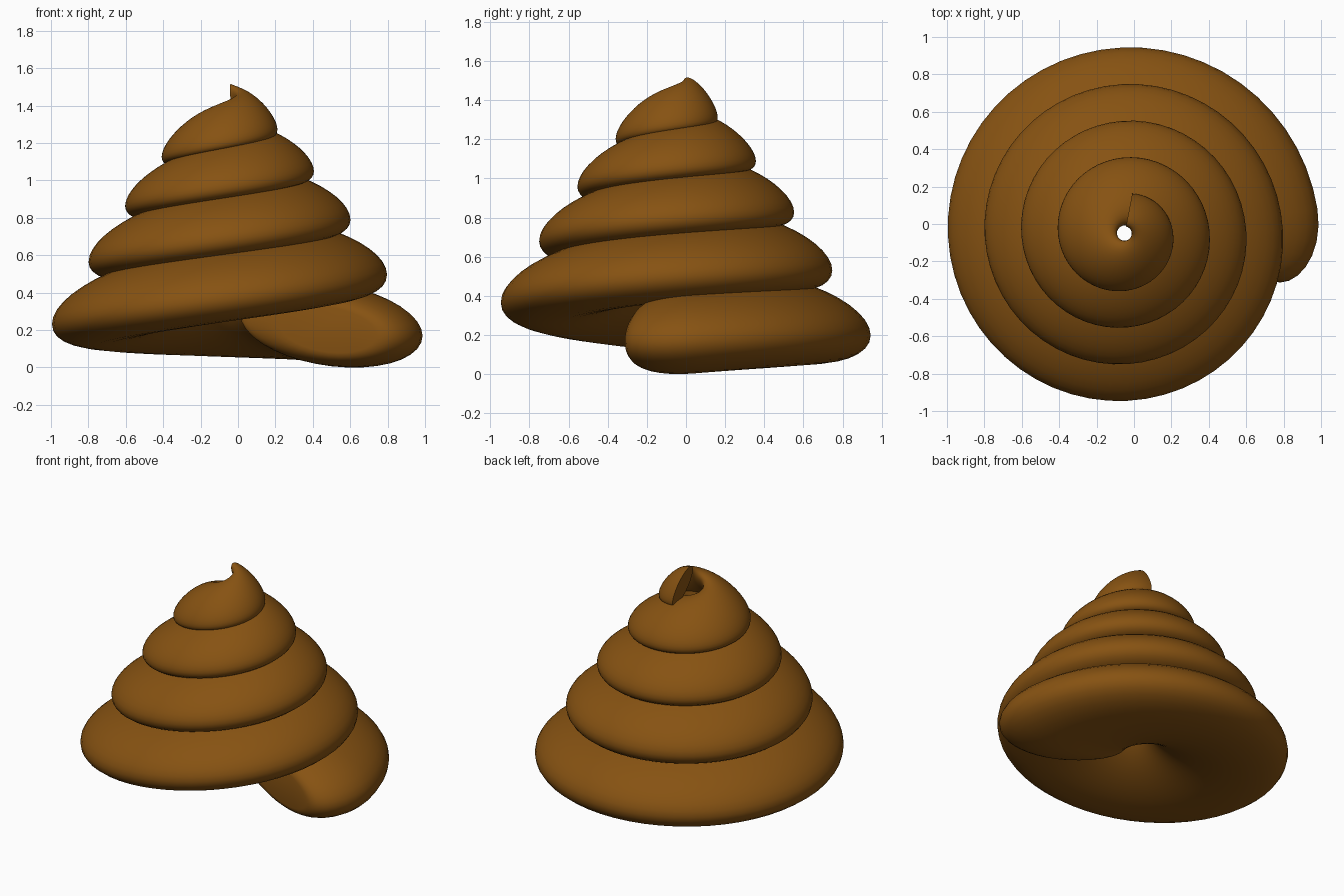
import bpy, bmesh, math

if "Cube" in bpy.data.objects:
    bpy.data.objects.remove(bpy.data.objects["Cube"])

CX, CY = -0.05, -0.05        # spiral axis
T0, T1 = -0.05, 4.22         # turns, start to tip
PER_TURN, SIDES = 56, 36


def section(t):
    """Leaning oval cross-section, in the plane through the axis at turn t."""
    tt = max(t, 0)
    r_out = 1.043 - 0.196 * t
    r_in = 0.062 - 0.006 * tt
    mid, half = (r_out + r_in) / 2, (r_out - r_in) / 2
    height = 0.235 - 0.028 * tt
    lean = 0.35 + 0.1 * tt
    z_mid = 0.10 + 0.36 * t - 0.018 * t * t + lean * height
    # rounded blunt start
    s = 1.0
    if t < 0.02:
        q = (0.02 - t) / (0.02 - T0)
        s = 0.55 + 0.45 * math.sqrt(max(0, 1 - q * q))
    a = 2 * math.pi * t
    pts = []
    for i in range(SIDES):
        p = 2 * math.pi * i / SIDES
        u, v = math.cos(p), math.sin(p)
        r = mid + half * s * u
        z = z_mid + height * s * (-lean * u + math.sqrt(1 - lean * lean) * v)
        x = r * math.cos(a)
        # whole coil tips slightly up to the right
        pts.append((CX + x, CY + r * math.sin(a), z + 0.055 * x))
    return pts


# Coil: sweep the oval up the narrowing spiral
ts = [T0 + 0.07 * (1 - math.cos(math.pi / 2 * i / 8)) for i in range(8)]
n = int((T1 - 0.02) * PER_TURN)
ts += [0.02 + (T1 - 0.02) * i / n for i in range(n + 1)]

bm = bmesh.new()
rings = [[bm.verts.new(c) for c in section(t)] for t in ts]
for a, b in zip(rings, rings[1:]):
    for i in range(SIDES):
        j = (i + 1) % SIDES
        bm.faces.new((a[i], a[j], b[j], b[i]))
bm.faces.new(rings[0])
bm.faces.new(rings[-1])
bmesh.ops.recalc_face_normals(bm, faces=bm.faces)

# Stand on the ground
low = min(v.co.z for v in bm.verts)
bmesh.ops.translate(bm, verts=bm.verts, vec=(0, 0, -low))

mesh = bpy.data.meshes.new("swirl_coil")
bm.to_mesh(mesh)
bm.free()
coil = bpy.data.objects.new("swirl_coil", mesh)
bpy.context.collection.objects.link(coil)

# Colour
brown = bpy.data.materials.new("warm brown")
brown.diffuse_color = (0.24, 0.085, 0.006, 1)
brown.use_nodes = True
brown.node_tree.nodes["Principled BSDF"].inputs["Base Color"].default_value = brown.diffuse_color
mesh.materials.append(brown)

# Smooth sides, crisp end faces
bpy.context.view_layer.objects.active = coil
coil.select_set(True)
bpy.ops.object.shade_smooth_by_angle(angle=math.radians(40))
